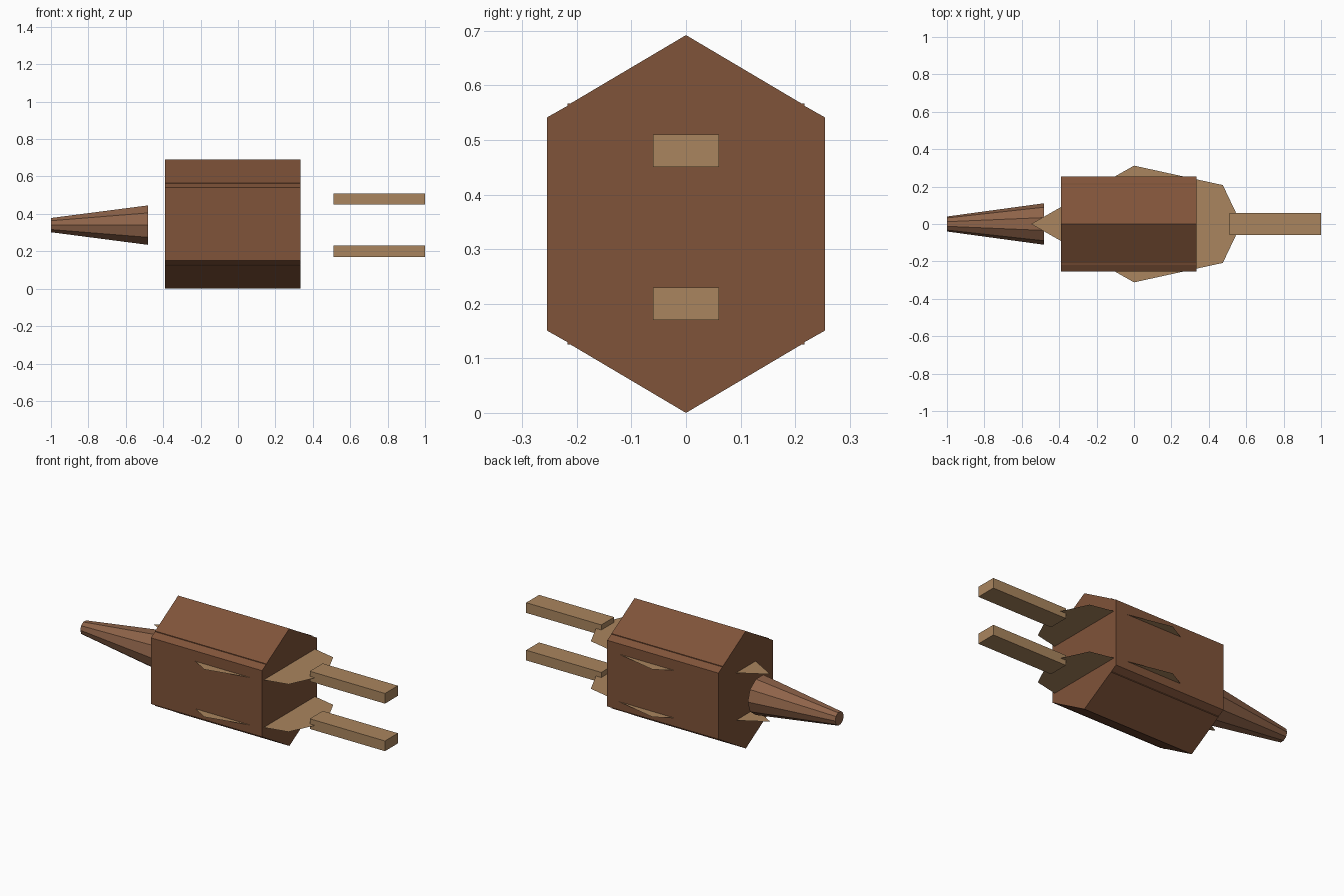
import bpy, bmesh, math
from mathutils import Matrix

if "Cube" in bpy.data.objects:
    bpy.data.objects.remove(bpy.data.objects["Cube"])


def material(name, rgb):
    m = bpy.data.materials.new(name)
    m.diffuse_color = (*rgb, 1)
    m.use_nodes = True
    m.node_tree.nodes["Principled BSDF"].inputs["Base Color"].default_value = m.diffuse_color
    return m


BROWN = material("brown", (0.215, 0.087, 0.041))
LIGHT_BROWN = material("light_brown", (0.27, 0.125, 0.066))
TAN = material("tan", (0.40, 0.235, 0.112))


def finish(name, bm, mat, recalc=True):
    if recalc:
        bmesh.ops.recalc_face_normals(bm, faces=bm.faces)
    me = bpy.data.meshes.new(name)
    bm.to_mesh(me)
    bm.free()
    me.materials.append(mat)
    ob = bpy.data.objects.new(name, me)
    bpy.context.collection.objects.link(ob)
    return ob


# Body: tall hexagonal prism with a thin ridge just inside each side corner
X0, X1, ZC = -0.39, 0.335, 0.346
quarter = [(0.212, 0.2205), (0.217, 0.2205), (0.217, 0.2165), (0.255, 0.195)]
right = [(0, 0.346)] + quarter + [(y, -z) for y, z in reversed(quarter)]
profile = right + [(-y, -z) for y, z in right]
bm = bmesh.new()
end = bm.faces.new([bm.verts.new((X0, y, ZC + z)) for y, z in profile])
ext = bmesh.ops.extrude_face_region(bm, geom=[end], use_keep_orig=True)
bmesh.ops.translate(bm, vec=(X1 - X0, 0, 0),
                    verts=[g for g in ext["geom"] if isinstance(g, bmesh.types.BMVert)])
finish("body", bm, BROWN)

# Nozzle: ten-sided tapered cone pointing to -x
bm = bmesh.new()
bmesh.ops.create_cone(bm, cap_ends=True, segments=10, radius1=0.111, radius2=0.04, depth=0.52,
                      matrix=Matrix.Translation((-0.74, 0, 0.34)) @ Matrix.Rotation(-math.pi / 2, 4, 'Y'))
finish("nozzle", bm, LIGHT_BROWN)

# Two levels, each with a flat fin plate through the body and a square prong
half = [(0, 0.312), (0.475, 0.208), (0.55, 0.05)]
outline = [(-0.55, 0)] + [(x, -y) for x, y in half] + half[::-1]
for level, z in (("lower", 0.20), ("upper", 0.48)):
    bm = bmesh.new()
    bm.faces.new([bm.verts.new((x, y, z)) for x, y in outline])
    finish(level + "_fin_plate", bm, TAN, recalc=False)

    bm = bmesh.new()
    bmesh.ops.create_cube(bm, size=1, matrix=Matrix.Translation((0.755, 0, z))
                          @ Matrix.Diagonal((0.49, 0.12, 0.06, 1)))
    finish(level + "_prong", bm, TAN)
